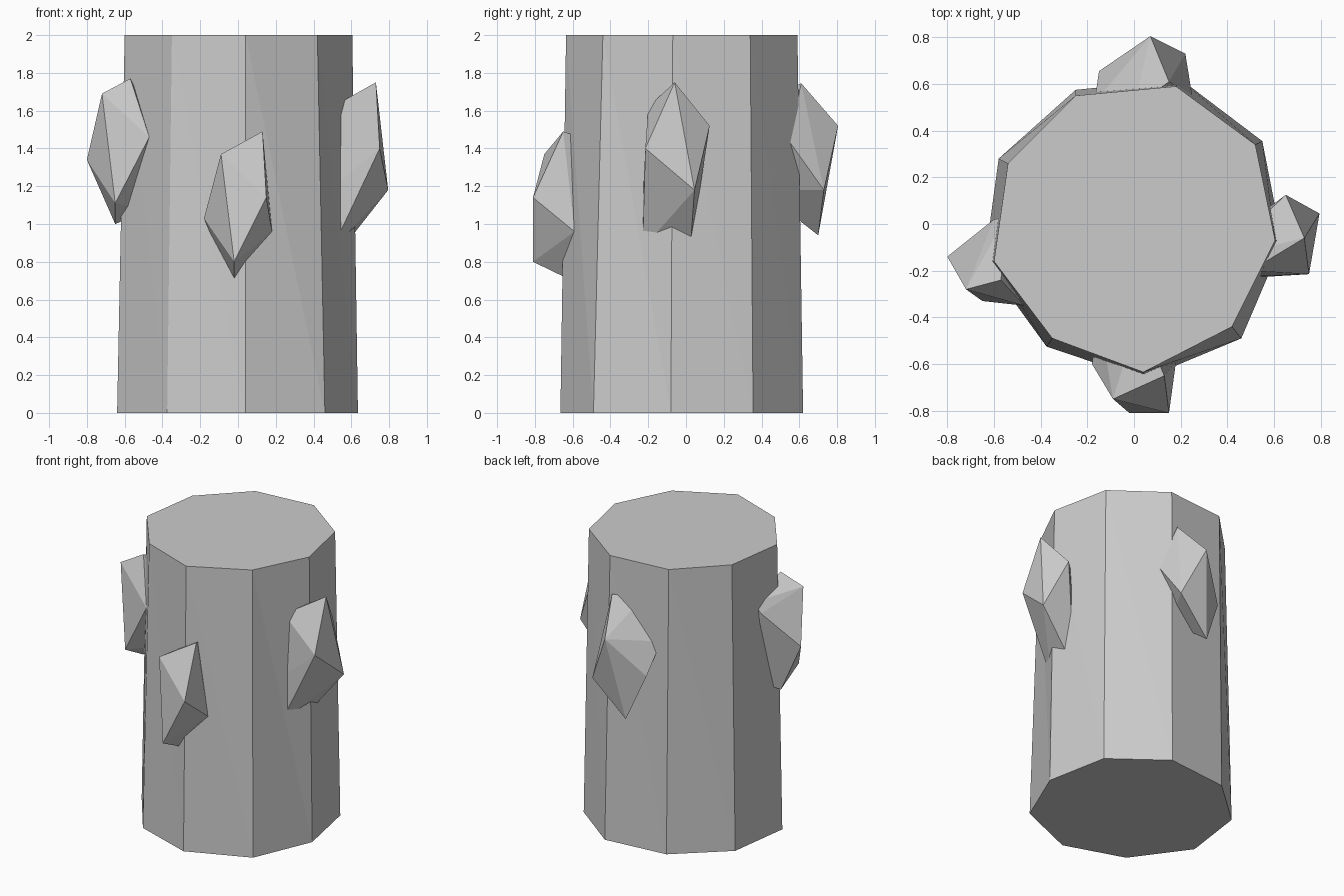
import bpy, bmesh
from mathutils import Vector

if "Cube" in bpy.data.objects:
    bpy.data.objects.remove(bpy.data.objects["Cube"])

TOP = [(.18, .59), (-.25, .55), (-.54, .26), (-.60, -.16), (-.35, -.49),
       (.04, -.635), (.42, -.44), (.605, -.07), (.52, .34)]
BOTTOM = [(.20, .62), (-.25, .575), (-.58, .28), (-.64, -.16), (-.375, -.525),
          (.04, -.665), (.46, -.49), (.635, -.08), (.55, .355)]


def finish(name, bm):
    bmesh.ops.recalc_face_normals(bm, faces=bm.faces)
    mesh = bpy.data.meshes.new(name)
    bm.to_mesh(mesh)
    bm.free()
    obj = bpy.data.objects.new(name, mesh)
    bpy.context.collection.objects.link(obj)


# Nine-sided tapered trunk
def trunk():
    bm = bmesh.new()
    low = [bm.verts.new((x, y, 0)) for x, y in BOTTOM]
    high = [bm.verts.new((x, y, 2)) for x, y in TOP]
    bm.faces.new(low)
    bm.faces.new(high)
    for i in range(9):
        j = (i + 1) % 9
        bm.faces.new((low[i], low[j], high[i]))
        bm.faces.new((low[j], high[j], high[i]))
    finish("trunk", bm)


# Faceted knob: outer corners, plus the first ones mirrored through the centre
def knob(name, centre, mirrored, corners):
    c = Vector(centre)
    pts = [Vector(p) for p in corners]
    pts += [2 * c - p for p in pts[:mirrored]]
    bm = bmesh.new()
    for p in pts:
        bm.verts.new(p)
    res = bmesh.ops.convex_hull(bm, input=bm.verts)
    loose = [v for v in bm.verts if not v.link_faces]
    bmesh.ops.delete(bm, geom=loose, context='VERTS')
    finish(name, bm)


trunk()
knob("front_knob", (0, -.60, 1.1), 3,
     [(-.09, -.75, 1.37), (-.02, -.81, .80), (.15, -.81, 1.14),
      (.13, -.65, 1.49), (-.18, -.60, 1.03), (.18, -.59, .96), (-.02, -.50, .65)])
knob("right_knob", (.58, -.05, 1.36), 3,
     [(.795, .045, 1.18), (.65, .125, 1.52), (.73, -.06, 1.75),
      (.75, -.215, 1.40), (.50, -.23, .87), (.50, -.20, 1.62), (.52, .02, .83)])
knob("back_knob", (.05, .60, 1.35), 3,
     [(.07, .805, 1.52), (.22, .73, 1.18), (-.15, .655, 1.26),
      (.15, .61, 1.745), (-.02, .70, .94), (0, .50, 1.70), (-.17, .52, 1.46)])
knob("left_knob", (-.60, -.15, 1.38), 3,
     [(-.72, -.28, 1.69), (-.80, -.14, 1.34), (-.65, -.33, 1.11),
      (-.57, -.24, 1.77), (-.65, -.13, 1.0), (-.47, -.35, 1.46), (-.60, .02, 1.58)])
